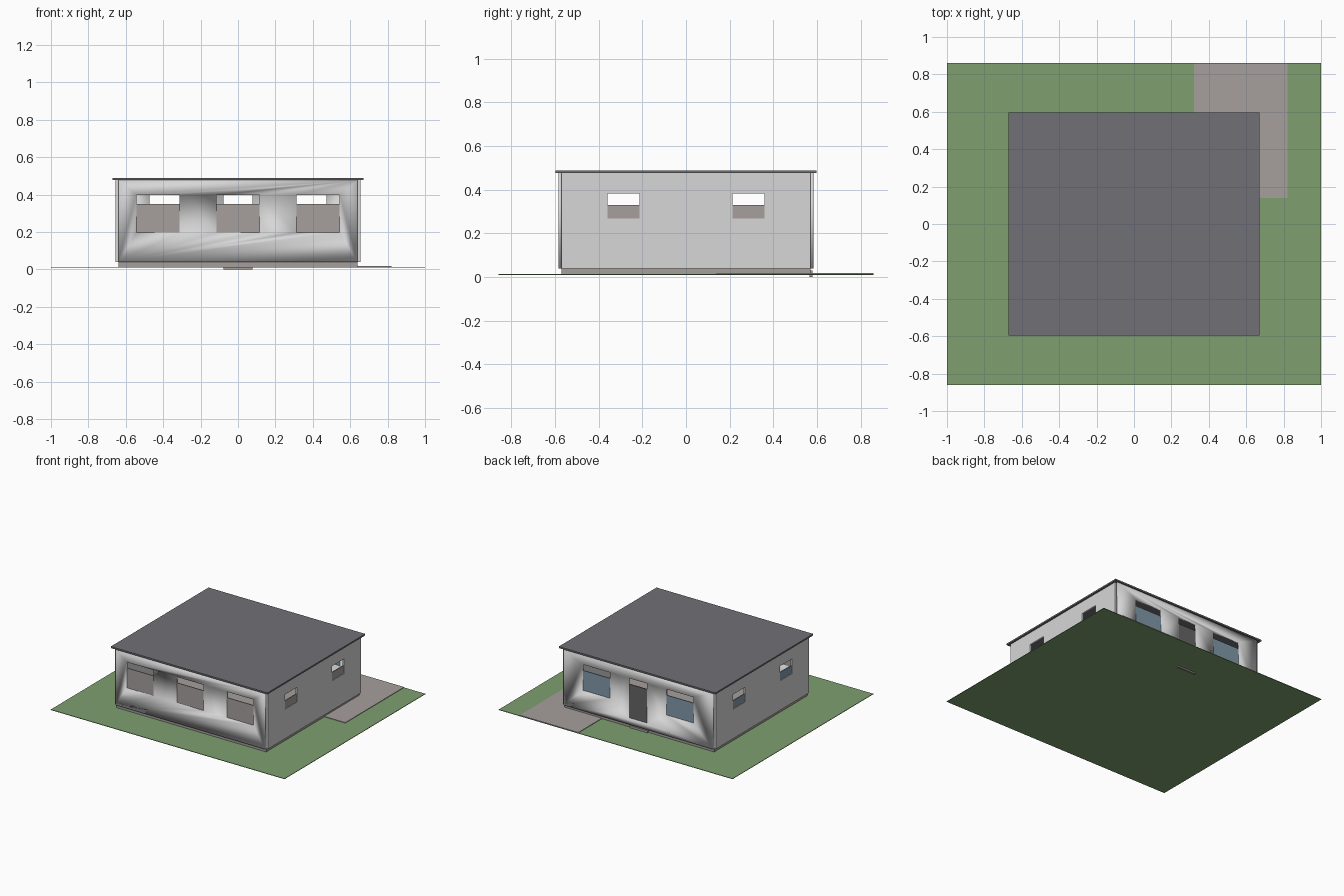
import bpy
import bmesh
from mathutils import Matrix, Vector

if "Cube" in bpy.data.objects:
    bpy.data.objects.remove(bpy.data.objects["Cube"])


def material(name, rgb):
    m = bpy.data.materials.new(name)
    m.use_nodes = True
    m.diffuse_color = (*rgb, 1)
    m.node_tree.nodes["Principled BSDF"].inputs["Base Color"].default_value = (*rgb, 1)
    return m


GRASS = material("grass green", (0.21, 0.35, 0.16))
ROOF = material("slate grey", (0.165, 0.16, 0.18))
PAVING = material("warm concrete", (0.38, 0.35, 0.34))
WALL = material("white render", (0.68, 0.68, 0.68))
GLASS = material("blue glass", (0.22, 0.32, 0.40))
DOOR = material("dark door", (0.13, 0.13, 0.135))


def boxes(name, spans, mat=None):
    """One object made of boxes, each given as (x0, x1), (y0, y1), (z0, z1)."""
    bm = bmesh.new()
    for span in spans:
        centre = Vector([(a + b) / 2 for a, b in span])
        size = Vector([b - a for a, b in span])
        bmesh.ops.create_cube(bm, size=1, matrix=Matrix.LocRotScale(centre, None, size))
    mesh = bpy.data.meshes.new(name)
    bm.to_mesh(mesh)
    bm.free()
    if mat:
        mesh.materials.append(mat)
    obj = bpy.data.objects.new(name, mesh)
    bpy.context.collection.objects.link(obj)
    return obj


HX, HY, T = 0.64, 0.57, 0.015      # inner wall faces and wall thickness
BASE, TOP = 0.04, 0.477


def wall(name, axis, side, openings, smooth):
    """Thin wall slab with openings given as (u0, u1, z0, z1, pane top, pane material)."""
    inner, half = (HY, HX) if axis == "y" else (HX, HY)

    def span(u, z, near, far):
        depth = tuple(sorted((side * (inner + near), side * (inner + far))))
        return (u, depth, z) if axis == "y" else (depth, u, z)

    slab = boxes(name, [span((-half, half), (BASE, TOP), 0, T)], WALL)
    cutter = boxes("opening_cutter", [span((a, b), (c, d), -0.05, 0.05)
                                      for a, b, c, d, _, _ in openings])
    cutter.hide_render = True
    cut = slab.modifiers.new("openings", "BOOLEAN")
    cut.operation = "DIFFERENCE"
    cut.solver = "EXACT"
    cut.object = cutter
    bpy.context.view_layer.objects.active = slab
    bpy.ops.object.modifier_apply(modifier=cut.name)
    bpy.data.objects.remove(cutter)
    for poly in slab.data.polygons:
        poly.use_smooth = smooth

    # Lower panes leave the upper strip of every opening open
    for i, (a, b, c, _, pane_top, mat) in enumerate(openings):
        kind = "door" if mat == DOOR else "window_pane"
        boxes(f"{name}_{kind}_{i + 1}", [span((a, b), (c, pane_top), 0.004, 0.011)], mat)


def window(centre, width, z0, z1, pane_top, mat):
    return (centre - width / 2, centre + width / 2, z0, z1, pane_top, mat)


# Plot, paving and plinth
boxes("lawn", [((-1, 1), (-0.86, 0.86), (0.01, 0.014))], GRASS)
boxes("driveway", [((0.32, 0.82), (0.14, 0.859), (0.012, 0.018))], PAVING)
boxes("plinth", [((-HX, HX), (-HY, HY), (0.012, BASE))], PAVING)
boxes("door_threshold", [((-0.078, 0.078), (0.565, 0.58), (0, 0.03))], PAVING)

# Front and back walls
wall("front_wall", "y", -1,
     [window(x, 0.232, 0.197, 0.398, 0.35, PAVING) for x in (-0.428, 0, 0.428)], True)
wall("back_wall", "y", 1,
     [window(x, 0.232, 0.197, 0.398, 0.35, GLASS) for x in (-0.357, 0.357)]
     + [window(0, 0.156, 0.09, 0.398, 0.35, DOOR)], True)

# Side walls
for name, side, mat in (("left_wall", 1, PAVING), ("right_wall", -1, GLASS)):
    # The panes of the +x wall are pale, those of the -x wall are blue
    wall(name, "x", side,
         [window(y, 0.148, 0.268, 0.382, 0.33, mat) for y in (-0.286, 0.286)], False)

# Flat roof slab
boxes("roof", [((-0.67, 0.67), (-0.597, 0.597), (TOP, 0.489))], ROOF)
